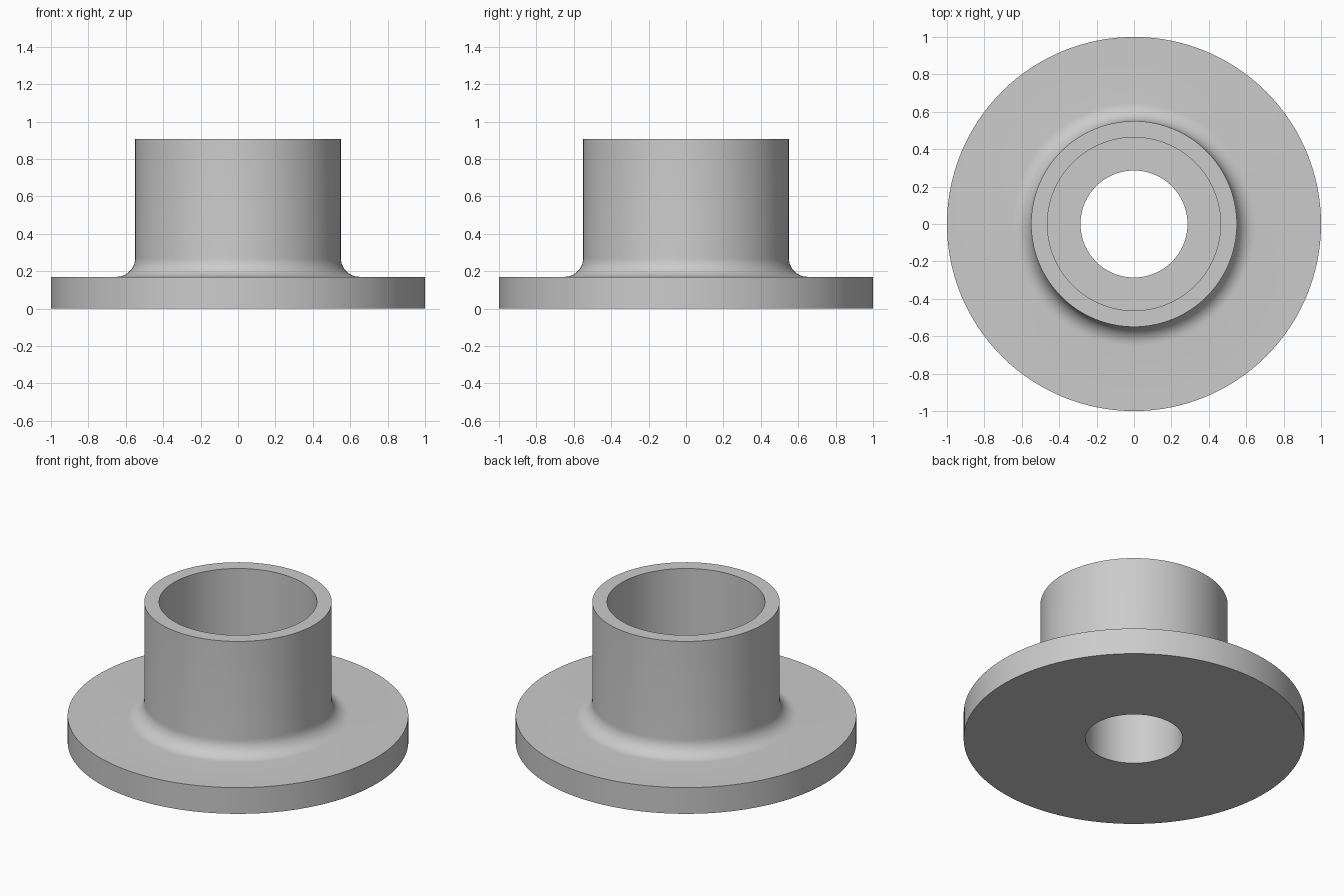
import bpy
import bmesh
from math import sin, cos, pi, radians
from mathutils import Vector

cube = bpy.data.objects.get("Cube")
if cube:
    bpy.data.objects.remove(cube, do_unlink=True)

# Main dimensions
FLANGE_R, FLANGE_TOP = 1.0, 0.17
TUBE_R, TUBE_TOP = 0.55, 0.907
BORE_R, BORE_FLOOR = 0.463, 0.355
HOLE_R = 0.286
FILLET, FILLET_STEPS = 0.10, 10
SEGMENTS = 128

# Plain grey metal
grey = bpy.data.materials.new("plain grey")
grey.use_nodes = True
colour = (0.6, 0.6, 0.6, 1)
grey.diffuse_color = colour
grey.node_tree.nodes["Principled BSDF"].inputs["Base Color"].default_value = colour

# Half section: underside, flange rim, fillet, tube, stepped bore
fillet = []
for i in range(FILLET_STEPS + 1):
    a = i / FILLET_STEPS * pi / 2
    fillet.append((TUBE_R + FILLET * (1 - sin(a)), FLANGE_TOP + FILLET * (1 - cos(a))))
profile = [
    (HOLE_R, 0), (FLANGE_R, 0), (FLANGE_R, FLANGE_TOP),
    *fillet,
    (TUBE_R, TUBE_TOP), (BORE_R, TUBE_TOP),
    (BORE_R, BORE_FLOOR), (HOLE_R, BORE_FLOOR),
]

# Revolve the closed section around the z axis
bm = bmesh.new()
verts = [bm.verts.new((r, 0, z)) for r, z in profile]
edges = [bm.edges.new((v, verts[(i + 1) % len(verts)])) for i, v in enumerate(verts)]
bmesh.ops.spin(bm, geom=verts + edges, cent=Vector(), axis=Vector((0, 0, 1)),
               angle=2 * pi, steps=SEGMENTS)
bmesh.ops.remove_doubles(bm, verts=bm.verts[:], dist=0.0001)
bmesh.ops.recalc_face_normals(bm, faces=bm.faces[:])

mesh = bpy.data.meshes.new("flanged_bushing")
bm.to_mesh(mesh)
bm.free()
mesh.materials.append(grey)
bushing = bpy.data.objects.new("flanged_bushing", mesh)
bpy.context.collection.objects.link(bushing)

# Smooth the round walls and fillet, keep the rims sharp
bpy.ops.object.select_all(action="DESELECT")
bushing.select_set(True)
bpy.context.view_layer.objects.active = bushing
bpy.ops.object.shade_smooth_by_angle(angle=radians(30))
